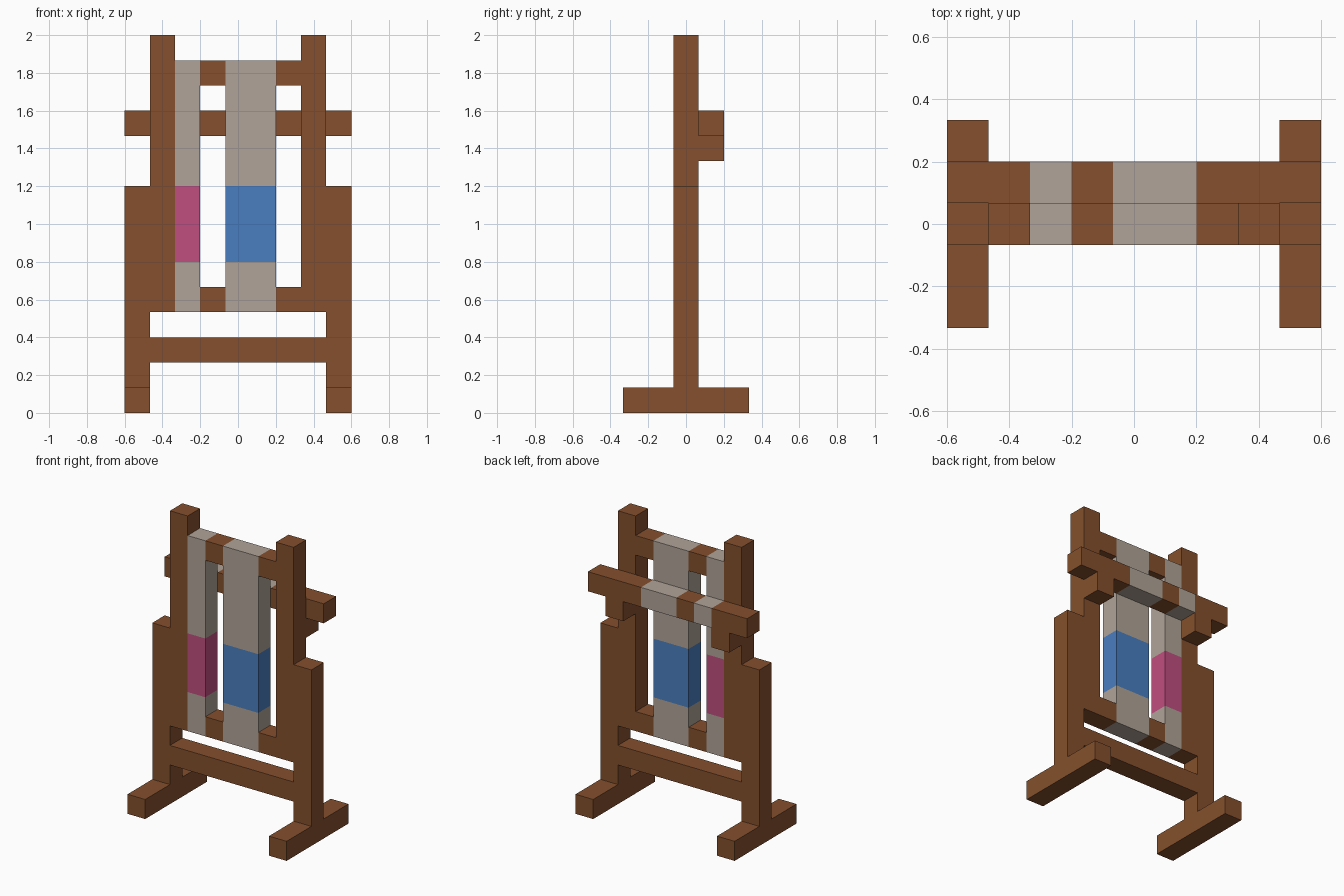
import bpy
import bmesh
from mathutils import Vector

cube = bpy.data.objects.get("Cube")
if cube:
    bpy.data.objects.remove(cube, do_unlink=True)

U = 2 / 15  # beam thickness, all parts sit on this module


def material(name, srgb):
    linear = [(c / 255 / 12.92) if c < 10 else ((c / 255 + 0.055) / 1.055) ** 2.4 for c in srgb]
    mat = bpy.data.materials.new(name)
    mat.use_nodes = True
    mat.diffuse_color = (*linear, 1)
    bsdf = mat.node_tree.nodes["Principled BSDF"]
    bsdf.inputs["Base Color"].default_value = (*linear, 1)
    bsdf.inputs["Roughness"].default_value = 0.8
    return mat


WOOD = material("brown wood", (133, 80, 45))
YARN = material("pale yarn", (176, 164, 152))
PINK = material("pink weave", (192, 78, 128))
BLUE = material("blue weave", (74, 127, 192))


def box(name, lo, hi, mats, axis=0, bands=()):
    """Box from lo to hi in modules; each band (start, end) along axis gets the second material."""
    bm = bmesh.new()
    bmesh.ops.create_cube(bm, size=1)
    lo, hi = Vector(lo), Vector(hi)
    for v in bm.verts:
        v.co = Vector(((lo[i] + hi[i]) / 2 + v.co[i] * (hi[i] - lo[i]) for i in range(3)))
    normal = Vector((0, 0, 0))
    normal[axis] = 1
    for cut in sorted({c for band in bands for c in band}):
        if lo[axis] < cut < hi[axis]:
            bmesh.ops.bisect_plane(bm, geom=bm.verts[:] + bm.edges[:] + bm.faces[:],
                                   plane_co=normal * cut, plane_no=normal)
    for f in bm.faces:
        mid = f.calc_center_median()[axis]
        f.material_index = int(any(a < mid < b for a, b in bands))
    bmesh.ops.scale(bm, vec=(U, U, U), verts=bm.verts)
    bmesh.ops.recalc_face_normals(bm, faces=bm.faces)
    mesh = bpy.data.meshes.new(name)
    bm.to_mesh(mesh)
    bm.free()
    for m in mats:
        mesh.materials.append(m)
    obj = bpy.data.objects.new(name, mesh)
    bpy.context.collection.objects.link(obj)
    return obj


def side_pair(name, lo, hi):
    """Wooden part on the left (+x) and its mirror on the right."""
    box("left_" + name, lo, hi, [WOOD])
    box("right_" + name, (-hi[0], lo[1], lo[2]), (-lo[0], hi[1], hi[2]), [WOOD])


# Side frames
side_pair("foot", (3.5, -2.5, 0), (4.5, 2.5, 1))
side_pair("outer_post", (3.5, -0.5, 1), (4.5, 0.5, 9))
side_pair("inner_post", (2.5, -0.5, 4), (3.5, 0.5, 15))
side_pair("bar_bracket", (2.5, 0.5, 10), (3.5, 1.5, 11))

# Cross beams, wrapped in yarn where the warps pass
WARPS = [(-2.5, -1.5), (-0.5, 1.5)]
box("stretcher", (-3.5, -0.5, 2), (3.5, 0.5, 3), [WOOD])
box("lower_beam", (-2.5, -0.5, 4), (2.5, 0.5, 5), [WOOD, YARN], 0, WARPS)
box("upper_beam", (-2.5, -0.5, 13), (2.5, 0.5, 14), [WOOD, YARN], 0, WARPS)
box("heddle_bar", (-4.5, 0.5, 11), (4.5, 1.5, 12), [WOOD, YARN], 0, WARPS)

# Warps with a woven band
for name, (x0, x1), weave in (("right_warp", WARPS[0], PINK), ("centre_warp", WARPS[1], BLUE)):
    box(name, (x0, -0.5, 5), (x1, 0.5, 13), [YARN, weave], 2, [(6, 9)])
